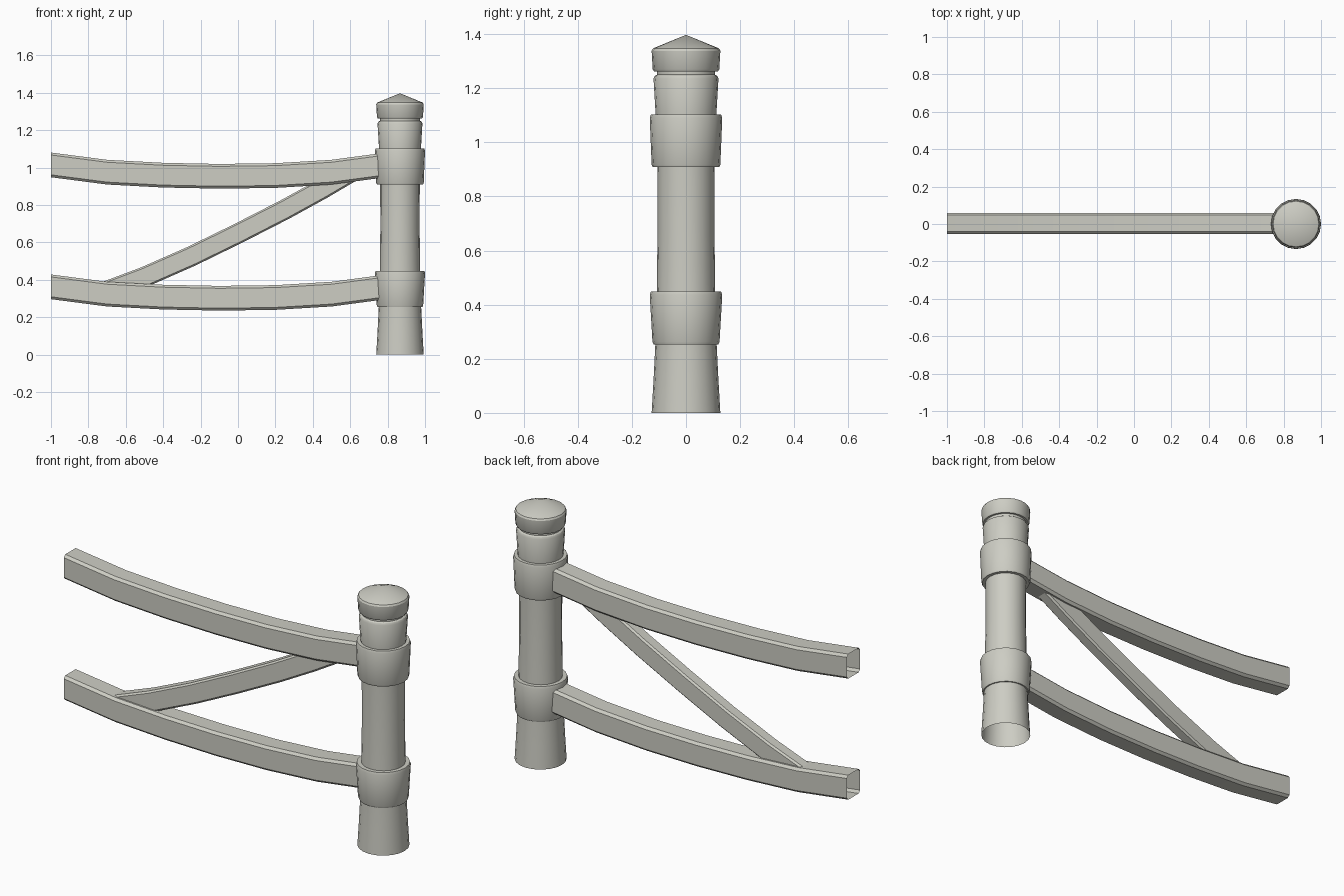
import bpy, bmesh, math
from mathutils import Vector

cube = bpy.data.objects.get("Cube")
if cube:
    bpy.data.objects.remove(cube, do_unlink=True)

POST_X = 0.866
SIDES = 20

stone = bpy.data.materials.new("pale warm grey")
COLOUR = (0.61, 0.61, 0.55, 1)
stone.diffuse_color = COLOUR
stone.use_nodes = True
stone.node_tree.nodes["Principled BSDF"].inputs["Base Color"].default_value = COLOUR


def finish(name, bm, angle=30):
    bmesh.ops.recalc_face_normals(bm, faces=bm.faces)
    mesh = bpy.data.meshes.new(name)
    bm.to_mesh(mesh)
    bm.free()
    mesh.materials.append(stone)
    obj = bpy.data.objects.new(name, mesh)
    bpy.context.collection.objects.link(obj)
    bpy.ops.object.select_all(action='DESELECT')
    obj.select_set(True)
    bpy.context.view_layer.objects.active = obj
    bpy.ops.object.shade_smooth_by_angle(angle=math.radians(angle))
    return obj


def bridge(bm, rings):
    """Join successive closed rings of vertices with quads."""
    for a, b in zip(rings, rings[1:]):
        n = len(a)
        for i in range(n):
            j = (i + 1) % n
            bm.faces.new((a[i], a[j], b[j], b[i]))


def lathe(name, profile, apex=None):
    bm = bmesh.new()
    rings = []
    for r, z in profile:
        angles = [math.tau * i / SIDES for i in range(SIDES)]
        rings.append([bm.verts.new((POST_X + r * math.cos(a), r * math.sin(a), z))
                      for a in angles])
    bridge(bm, rings)
    if apex:
        tip = bm.verts.new((POST_X, 0, apex))
        top = rings[-1]
        for i in range(SIDES):
            bm.faces.new((top[i], top[(i + 1) % SIDES], tip))
    return finish(name, bm)


def beam(name, path, half_y, half_h, chamfer, y=0, lift=0):
    """Open-ended chamfered box section swept along a path in the xz plane."""
    bm = bmesh.new()
    a, b, c = half_y, half_h, chamfer
    section = [(a, b - c), (a - c, b), (c - a, b), (-a, b - c),
               (-a, c - b), (c - a, -b), (a - c, -b), (a, c - b)]
    points = [Vector((x, 0, z + lift)) for x, z in path]
    rings = []
    for i, p in enumerate(points):
        along = points[min(i + 1, len(points) - 1)] - points[max(i - 1, 0)]
        normal = Vector((-along.z, 0, along.x)).normalized()
        if name != "diagonal_brace":
            normal = Vector((0, 0, 1))
        rings.append([bm.verts.new(p + normal * v + Vector((0, y + u, 0)))
                      for u, v in section])
    bridge(bm, rings)
    return finish(name, bm)


# Turned post with flared foot, neck groove and pointed cap
lathe("post", [(0.127, 0), (0.12, 0.12), (0.113, 0.26), (0.108, 0.45),
               (0.105, 0.68), (0.106, 0.92), (0.112, 1.1), (0.12, 1.235),
               (0.115, 1.245), (0.107, 1.25), (0.107, 1.262), (0.118, 1.262),
               (0.123, 1.27), (0.127, 1.338), (0.122, 1.347)], apex=1.397)

# Collars where the rails meet the post
for name, low, high, r in (("lower_collar", 0.253, 0.448, 0.124),
                           ("upper_collar", 0.908, 1.102, 0.127)):
    lathe(name, [(0.104, low), (r - 0.004, low), (r, low + 0.01),
                 (0.134, high - 0.012), (0.13, high), (0.104, high)])

# Sagging rails
rail = [(-1, 1.014), (-0.7, 0.975), (-0.4, 0.959), (-0.1, 0.953),
        (0.2, 0.957), (0.5, 0.975), (0.77, 1.011)]
beam("upper_rail", rail, 0.057, 0.066, 0.013, y=0.003)
beam("lower_rail", rail, 0.057, 0.066, 0.013, y=0.003, lift=-0.652)

# Diagonal brace between the rails
brace = [(-0.74, 0.325), (-0.5, 0.415), (-0.25, 0.525), (0, 0.647),
         (0.25, 0.775), (0.45, 0.885), (0.62, 0.985)]
beam("diagonal_brace", brace, 0.035, 0.054, 0.009, y=0.003)
